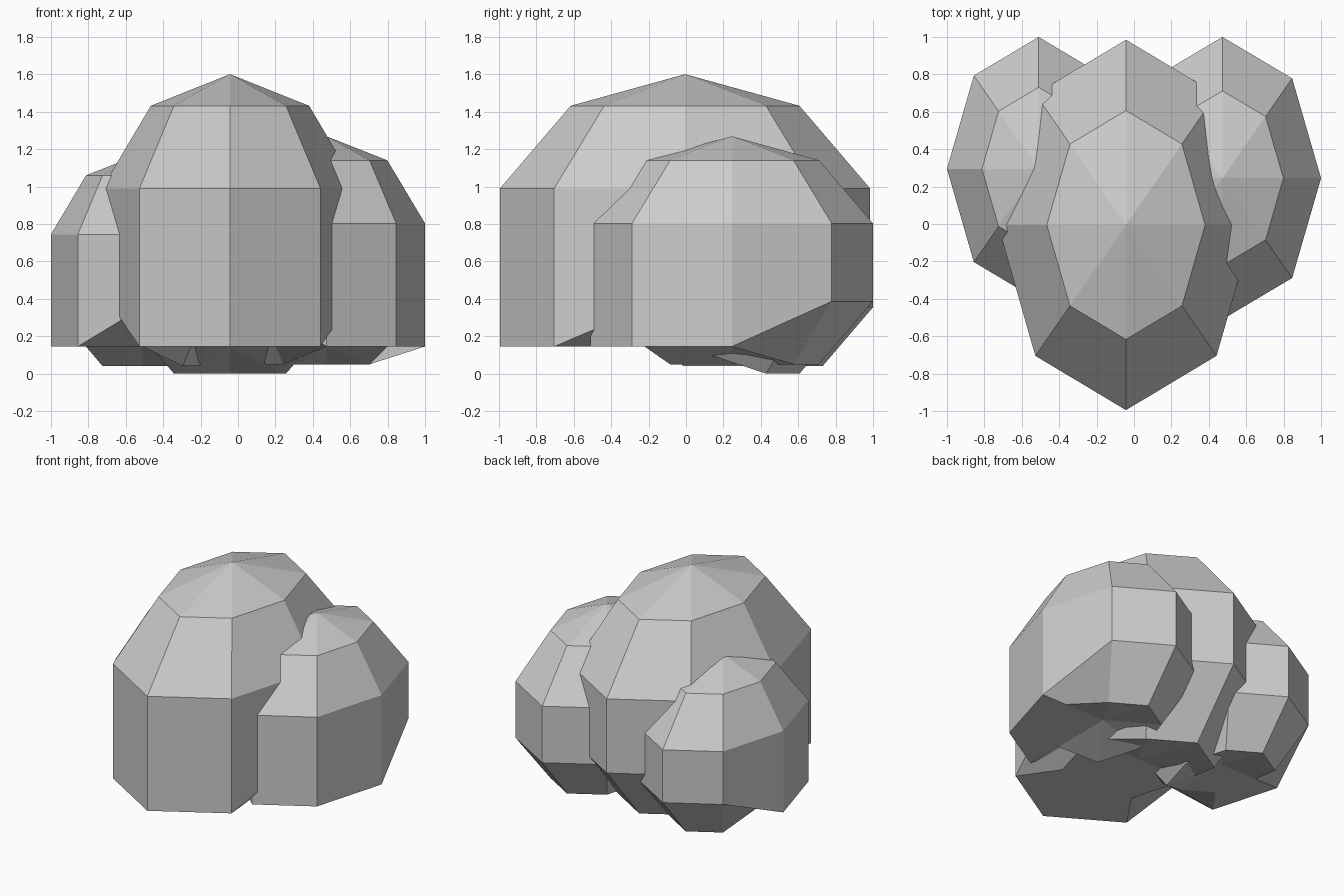
import bpy, bmesh, math

if "Cube" in bpy.data.objects:
    bpy.data.objects.remove(bpy.data.objects["Cube"])

GROUND = 0.145  # height of the flattened underside
S72 = math.sin(math.radians(72))


def lobe(name, centre, radii, low_side, low_base):
    """Eight-sided, five-band ellipsoid. The listed compass columns
    (0 = +x, 2 = back, 4 = -x, 6 = front) are pressed flat to GROUND."""
    bm = bmesh.new()
    bmesh.ops.create_uvsphere(bm, u_segments=8, v_segments=5, radius=1)
    for v in bm.verts:
        x, y, z = v.co
        col = round(math.atan2(y, x) / (math.pi / 4)) % 8
        flat = (z < -0.9
                or (-0.9 < z < -0.6 and col in low_base)
                or (-0.6 < z < 0 and col in low_side))
        v.co = (centre[0] + x * radii[0] / S72,
                centre[1] + y * radii[1] / S72,
                GROUND if flat else centre[2] + z * radii[2])
    bmesh.ops.recalc_face_normals(bm, faces=bm.faces)
    me = bpy.data.meshes.new(name)
    bm.to_mesh(me)
    bm.free()
    ob = bpy.data.objects.new(name, me)
    bpy.context.collection.objects.link(ob)
    return ob


# Tall middle lobe
lobe("main_lobe", (-0.043, -0.005, 0.716), (0.685, 0.99, 0.885),
     {5, 6, 7}, {4, 5, 6, 7, 0})
# Smaller lobes behind on each side
lobe("left_lobe", (-0.51, 0.295, 0.55), (0.49, 0.705, 0.63),
     {4, 5}, {4, 5, 6})
lobe("right_lobe", (0.473, 0.245, 0.595), (0.527, 0.755, 0.674),
     {6, 7, 0}, {6, 7, 0})
